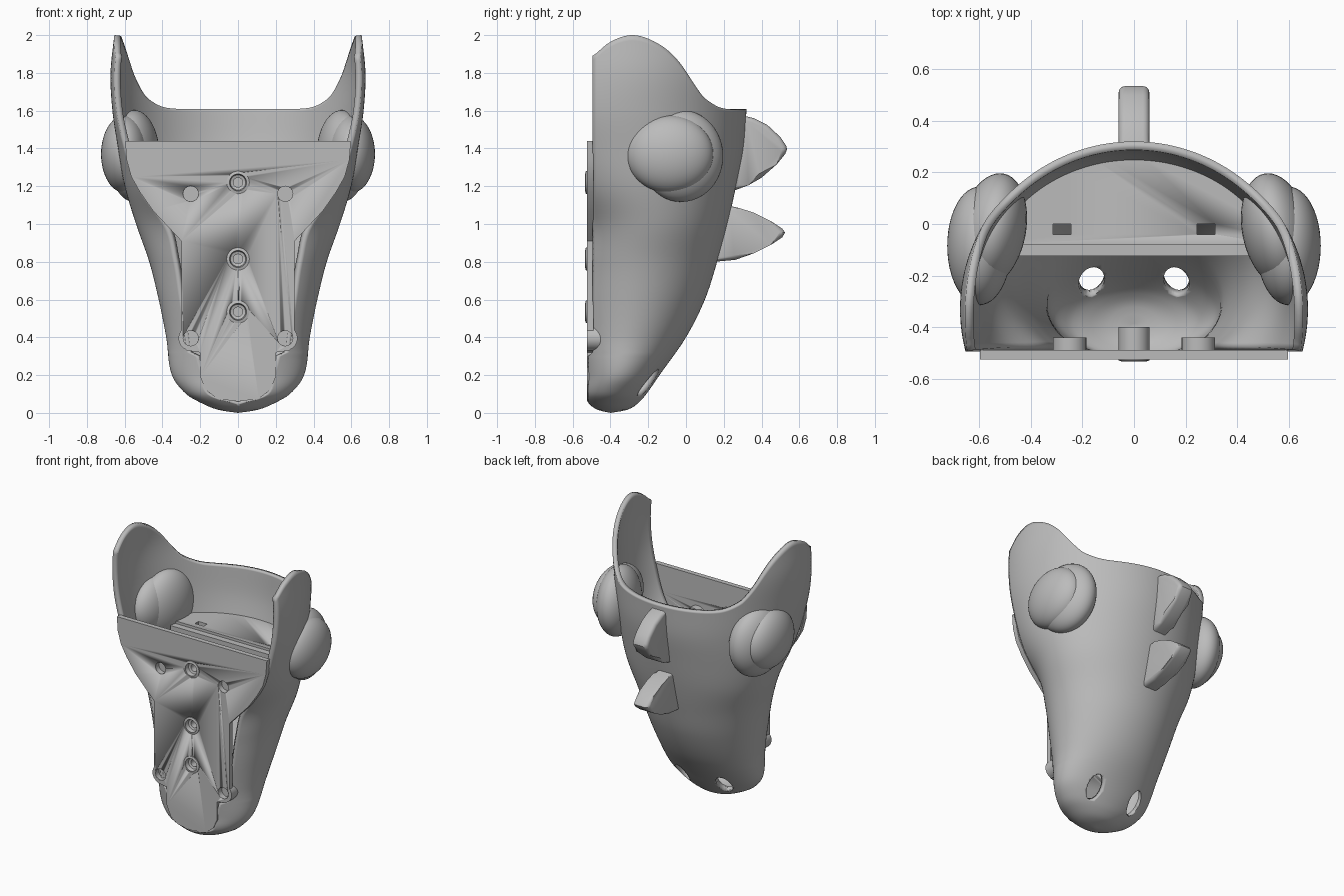
import bpy, bmesh, math
from mathutils import Vector

if "Cube" in bpy.data.objects:
    bpy.data.objects.remove(bpy.data.objects["Cube"])

grey = bpy.data.materials.new("plain_grey")
grey.use_nodes = True
GREY = (0.5, 0.5, 0.5, 1)
grey.diffuse_color = GREY
grey.node_tree.nodes["Principled BSDF"].inputs["Base Color"].default_value = GREY


def finish(name, bm, smooth=35, fix=True):
    """Turn a bmesh into a named, shaded object."""
    if fix:
        bmesh.ops.recalc_face_normals(bm, faces=bm.faces)
    mesh = bpy.data.meshes.new(name)
    bm.to_mesh(mesh)
    bm.free()
    obj = bpy.data.objects.new(name, mesh)
    bpy.context.collection.objects.link(obj)
    mesh.materials.append(grey)
    bpy.ops.object.select_all(action='DESELECT')
    bpy.context.view_layer.objects.active = obj
    obj.select_set(True)
    bpy.ops.object.shade_smooth_by_angle(angle=math.radians(smooth))
    return obj


def prism(name, outline, place, start, end, bevel=0):
    """Extrude a 2D outline; place(u, v, depth) gives the 3D point."""
    bm = bmesh.new()
    rings = [[bm.verts.new(place(u, v, d)) for u, v in outline] for d in (start, end)]
    n = len(outline)
    bm.faces.new(rings[0])
    bm.faces.new(rings[1][::-1])
    for i in range(n):
        j = (i + 1) % n
        bm.faces.new((rings[0][i], rings[1][i], rings[1][j], rings[0][j]))
    if bevel:
        caps = [e for e in bm.edges if len({v in rings[0] for v in e.verts}) == 1]
        bmesh.ops.bevel(bm, geom=caps, offset=bevel, segments=4, profile=0.5, affect='EDGES')
    return finish(name, bm)


def lathe(name, profile, x, z, steps=32):
    """Spin a (radius, y) profile around an axis along y."""
    bm = bmesh.new()
    verts = [bm.verts.new((r, y, 0)) for r, y in profile]
    edges = [bm.edges.new(pair) for pair in zip(verts, verts[1:])]
    bmesh.ops.spin(bm, geom=verts + edges, axis=(0, 1, 0), cent=(0, 0, 0),
                   angle=math.tau, steps=steps)
    bmesh.ops.remove_doubles(bm, verts=bm.verts, dist=0.0005)
    bmesh.ops.translate(bm, verts=bm.verts, vec=(x, 0, z))
    return finish(name, bm)


def ellipsoid(name, loc, radii, turn=(0, 0, 0)):
    bm = bmesh.new()
    bmesh.ops.create_uvsphere(bm, u_segments=48, v_segments=24, radius=1)
    obj = finish(name, bm)
    obj.location, obj.scale, obj.rotation_euler = loc, radii, turn
    return obj


def cut(obj, cutter):
    mod = obj.modifiers.new("cut", 'BOOLEAN')
    mod.operation, mod.object, mod.solver = 'DIFFERENCE', cutter, 'EXACT'
    cutter.hide_render = True
    cutter.hide_set(True)


def curve_at(rows, t):
    """Smooth interpolation through rows keyed by their first value."""
    t = min(max(t, rows[0][0]), rows[-1][0])
    i = next(k for k in range(len(rows) - 1) if t <= rows[k + 1][0])
    a, b = Vector(rows[i]), Vector(rows[i + 1])
    before, after = Vector(rows[max(i - 1, 0)]), Vector(rows[min(i + 2, len(rows) - 1)])
    h = b[0] - a[0]
    s = (t - a[0]) / h
    ma, mb = (b - before) * (h / (b[0] - before[0])), (after - a) * (h / (after[0] - a[0]))
    return (a * (1 + 2 * s) * (1 - s) ** 2 + ma * s * (1 - s) ** 2
            + b * s * s * (3 - 2 * s) + mb * s * s * (s - 1))


# Head sections: height, half width, centre y, half depth
SECTIONS = [(0, 0, -.4, 0), (.015, .1, -.39, .075), (.05, .19, -.385, .13),
            (.1, .275, -.38, .17), (.2, .35, -.345, .205), (.4, .38, -.29, .29),
            (.6, .42, -.25, .35), (.8, .47, -.22, .385), (1, .54, -.2, .42),
            (1.2, .6, -.25, .515), (1.4, .635, -.295, .6), (1.6, .665, -.33, .65),
            (1.8, .675, -.33, .66), (2, .655, -.33, .66)]
# Rim height along y: ears at the sides, low at the back
RIM = [(-.49, 1.89), (-.4, 1.965), (-.28, 2), (-.15, 1.955), (-.05, 1.87),
       (.055, 1.72), (.1, 1.665), (.2, 1.612), (.4, 1.61)]


def head_point(u, z):
    _, w, c, a = curve_at(SECTIONS, z)
    front = -.52 if z < .3 else -.495
    limit = math.acos(max(-1, min(1, (front - c) / a))) if a > 0 else math.pi
    return Vector((w * math.sin(u * limit), c + a * math.cos(u * limit), z))


# Hollow head with ears
bm = bmesh.new()
COLS, LOW, HIGH, SPLIT = 96, 56, 24, 1.3
heights = [SPLIT * (i / LOW) ** 1.5 for i in range(LOW + 1)]
grid = []
for i in range(LOW + HIGH + 1):
    row = []
    for j in range(COLS + 1):
        u = 2 * j / COLS - 1
        if i <= LOW:
            z = heights[i]
        else:
            top = curve_at(RIM, head_point(u, 1.65).y)[1]
            z = SPLIT + (top - SPLIT) * (i - LOW) / HIGH
        row.append(bm.verts.new(head_point(u, z)))
    grid.append(row)
for low, high in zip(grid, grid[1:]):
    for j in range(COLS):
        bm.faces.new((low[j], high[j], high[j + 1], low[j + 1]))
bmesh.ops.remove_doubles(bm, verts=bm.verts, dist=0.0005)
head = finish("head_shell", bm, fix=False)
wall = head.modifiers.new("wall", 'SOLIDIFY')
wall.thickness, wall.offset = .033, -1

# Nostrils
for side in (-1, 1):
    bm = bmesh.new()
    bmesh.ops.create_cone(bm, cap_ends=True, segments=32, radius1=1, radius2=1, depth=.26)
    nostril = finish("nostril_cutter", bm)
    nostril.location = (side * .165, -.19, .15)
    nostril.scale = (.05, .088, 1)
    nostril.rotation_euler = (math.radians(45), 0, 0)
    cut(head, nostril)


# Front plate
def facing(x, z, y):
    return (x, y, z)


half = [(.597, 1.44), (.59, 1.34), (.565, 1.25), (.52, 1.17), (.45, 1.07), (.3, .91),
        (.3, .36), (.27, .33), (.2, .32), (.2, .19), (.17, .12), (.11, .075), (0, .06)]
plate = prism("front_plate", half + [(-x, z) for x, z in half[-2::-1]], facing, -.525, -.49)

# Screw sockets with bosses behind the plate
centre = [(0, -.43), (.025, -.43), (.025, -.5), (.04, -.505), (.045, -.534),
          (.06, -.53), (.06, -.4), (0, -.4)]
corner = [(0, -.485), (.04, -.485), (.04, -.523), (.065, -.523), (.065, -.44), (0, -.44)]
spots = [(0, z, centre, .05) for z in (1.22, .815, .535)]
spots += [(x, z, corner, .041) for x in (-.25, .25) for z in (1.16, .395)]
for x, z, profile, radius in spots:
    lathe("screw_socket", profile, x, z)
    hole = lathe("hole_cutter", [(0, -.6), (radius, -.6), (radius, -.45), (0, -.45)], x, z)
    cut(plate, hole)


# Inner shelf with two slots and a front lip
def level(x, y, z):
    return (x, y, z)


_, w, c, a = curve_at(SECTIONS, 1.26)
w, a = w - .02, a - .02
reach = math.acos((-.08 - c) / a)
arc = [reach * (k / 20 - 1) for k in range(41)]
shelf = prism("inner_shelf", [(w * math.sin(t), c + a * math.cos(t)) for t in arc],
              level, 1.24, 1.28)
for x in (-.28, .28):
    slot = prism("slot_cutter", [(x + i * .035, -.02 + j * .02) for i, j in
                                 ((-1, -1), (1, -1), (1, 1), (-1, 1))], level, 1.2, 1.3)
    cut(shelf, slot)
prism("shelf_lip", [(-.45, -.125), (.45, -.125), (.47, -.078), (-.47, -.078)],
      level, 1.22, 1.262)

# Eyes
for side, label in ((1, "left"), (-1, "right")):
    ellipsoid(label + "_eye_socket", (side * .55, -.025, 1.36), (.13, .225, .243),
              (0, 0, side * .2))
    ellipsoid(label + "_eyeball", (side * .6, -.085, 1.37), (.125, .23, .205))


# Back spikes
def sideways(y, z, x):
    return (x, y, z)


upper = [(.3, 1.575), (.36, 1.56), (.43, 1.525), (.5, 1.46), (.53, 1.415), (.535, 1.395),
         (.525, 1.37), (.48, 1.315), (.4, 1.245), (.33, 1.205), (.25, 1.175)]
lower = [(.21, 1.1), (.28, 1.085), (.36, 1.06), (.45, 1.015), (.51, .975), (.525, .955),
         (.51, .93), (.45, .89), (.36, .845), (.26, .81), (.15, .8)]
prism("upper_spike", upper, sideways, -.06, .06, .025)
prism("lower_spike", lower, sideways, -.06, .06, .025)
